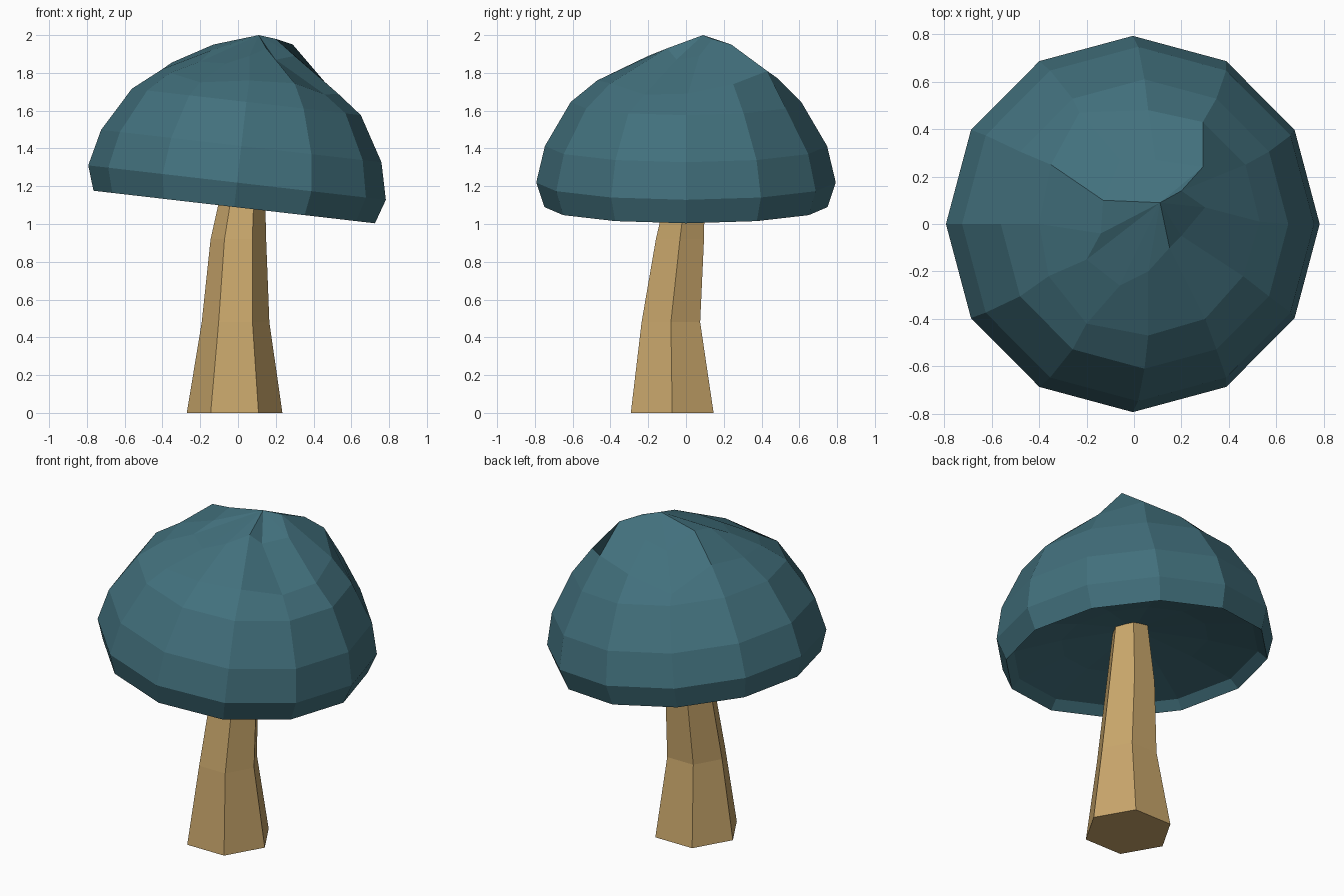
import bpy, bmesh, math
from mathutils import Matrix, Vector

if "Cube" in bpy.data.objects:
    bpy.data.objects.remove(bpy.data.objects["Cube"])


def material(name, rgb):
    m = bpy.data.materials.new(name)
    m.diffuse_color = (*rgb, 1)
    m.use_nodes = True
    m.node_tree.nodes["Principled BSDF"].inputs["Base Color"].default_value = m.diffuse_color
    return m


def ring(sides, radius, centre=(0, 0, 0), tilt=Matrix()):
    """Regular polygon of points, optionally tilted about its centre."""
    return [Vector(centre) + tilt @ Vector((radius * math.cos(2 * math.pi * i / sides),
                                            radius * math.sin(2 * math.pi * i / sides), 0))
            for i in range(sides)]


def loft(name, rings, mat, start=None, end=None):
    """Skin consecutive rings; each end is a flat cap or a fan to a point."""
    bm = bmesh.new()
    loops = [[bm.verts.new(p) for p in r] for r in rings]
    n = len(loops[0])
    for a, b in zip(loops, loops[1:]):
        for i in range(n):
            j = (i + 1) % n
            bm.faces.new((a[i], a[j], b[j], b[i]))
    for loop, tip in ((loops[0], start), (loops[-1], end)):
        if tip is None:
            bm.faces.new(loop)
        else:
            t = bm.verts.new(tip)
            for i in range(n):
                bm.faces.new((loop[i], loop[(i + 1) % n], t))
    bmesh.ops.recalc_face_normals(bm, faces=bm.faces)
    me = bpy.data.meshes.new(name)
    bm.to_mesh(me)
    bm.free()
    me.materials.append(mat)
    ob = bpy.data.objects.new(name, me)
    bpy.context.collection.objects.link(ob)
    return ob


teal = material("teal cap", (0.054, 0.162, 0.203))
tan = material("tan stem", (0.578, 0.381, 0.147))

# Stem: bent, tapering six-sided column
loft("stem", [ring(6, r, (x, y, z)) for x, y, z, r in (
    (-0.018, -0.073, 0.0, 0.253),
    (-0.013, -0.08, 0.48, 0.179),
    (0.002, -0.032, 0.92, 0.147),
    (0.04, 0.015, 1.30, 0.10))], tan)

# Cap: tilted twelve-sided dome, hollow underneath
tilt = Matrix.Rotation(math.radians(6.6), 4, 'Y')
base = Vector((-0.02, 0, 1.09))


def cap_ring(h, r):
    return ring(12, r, base + tilt @ Vector((0, 0, h)), tilt)


profile = [(0.12, 0.42), (0.05, 0.70), (0.0, 0.75),
           (0.13, 0.793), (0.325, 0.747), (0.56, 0.61)]

# Dented crown: two hand-shaped rings, counter-clockwise from +x
shoulder = [(0.53, 0.01, 1.69), (0.47, 0.25, 1.74), (0.29, 0.43, 1.81), (0.06, 0.48, 1.775),
            (-0.23, 0.47, 1.725), (-0.35, 0.25, 1.855), (-0.40, 0.0, 1.82), (-0.36, -0.22, 1.80),
            (-0.20, -0.42, 1.75), (0.06, -0.47, 1.76), (0.30, -0.40, 1.745), (0.46, -0.22, 1.685)]
crown = [(0.30, 0.07, 1.89), (0.20, 0.14, 1.98), (0.29, 0.24, 1.95), (0.09, 0.27, 1.90),
         (-0.06, 0.27, 1.87), (-0.13, 0.10, 1.95), (-0.14, -0.04, 1.92), (-0.20, -0.15, 1.86),
         (-0.06, -0.26, 1.85), (0.06, -0.20, 1.89), (0.15, -0.10, 1.93), (0.20, -0.05, 1.87)]

loft("cap", [cap_ring(h, r) for h, r in profile] + [shoulder, crown], teal,
     start=base + tilt @ Vector((0, 0, 0.19)), end=(0.11, 0.09, 2.0))
